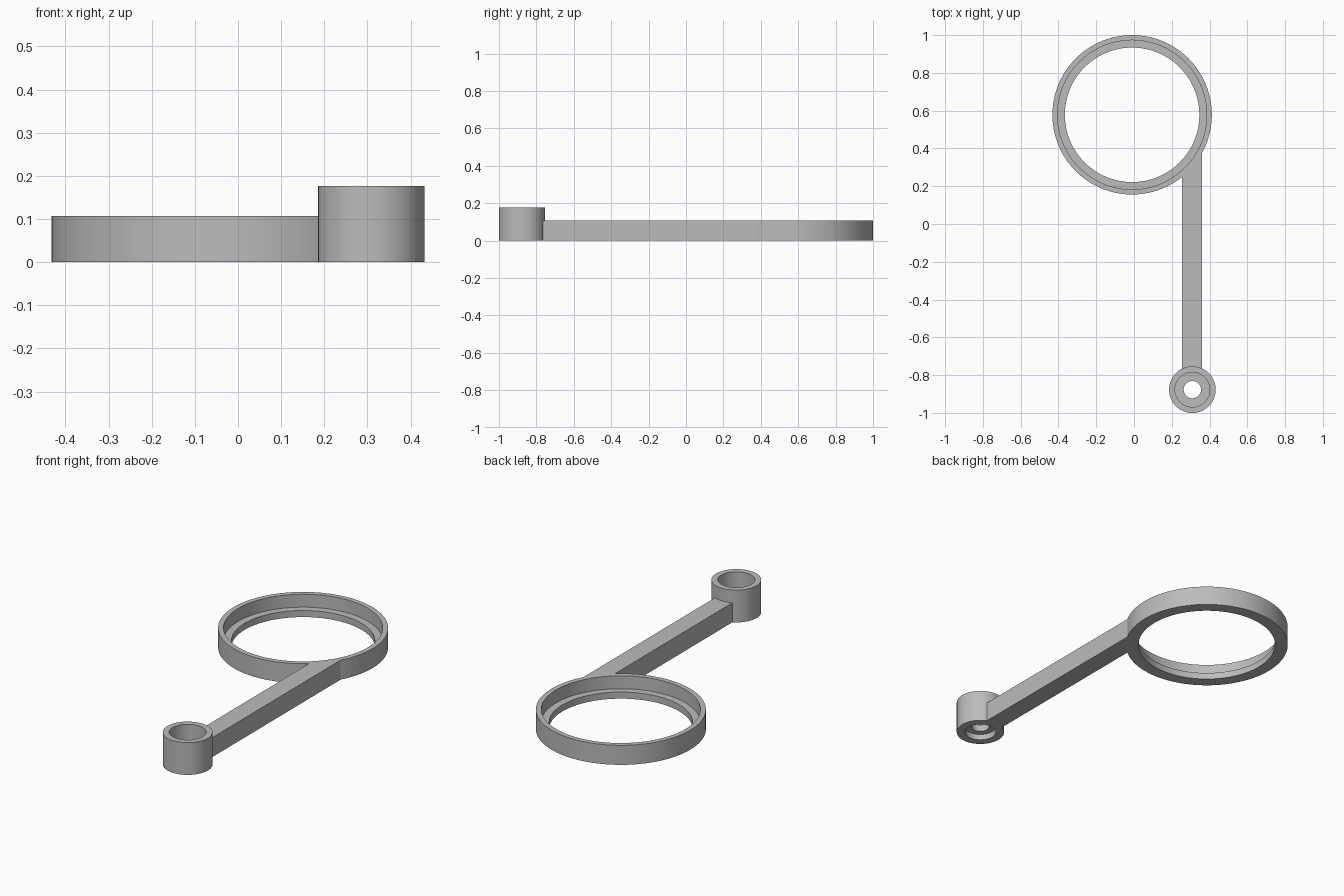
import bpy, bmesh, math

cube = bpy.data.objects.get("Cube")
if cube:
    bpy.data.objects.remove(cube)

GREY = (0.5, 0.5, 0.5, 1.0)
mat = bpy.data.materials.new("plain grey")
mat.use_nodes = True
mat.diffuse_color = GREY
mat.node_tree.nodes["Principled BSDF"].inputs["Base Color"].default_value = GREY

RING, RING_R = (-0.01, 0.578), 0.422
HUB, HUB_R = (0.309, -0.877), 0.1235
THICK = 0.107


def finish(name, bm):
    bmesh.ops.recalc_face_normals(bm, faces=bm.faces)
    mesh = bpy.data.meshes.new(name)
    bm.to_mesh(mesh)
    bm.free()
    mesh.materials.append(mat)
    obj = bpy.data.objects.new(name, mesh)
    bpy.context.collection.objects.link(obj)
    bpy.ops.object.select_all(action="DESELECT")
    obj.select_set(True)
    bpy.context.view_layer.objects.active = obj
    bpy.ops.object.shade_smooth_by_angle(angle=math.radians(30))
    return obj


def lathe(name, centre, profile, segments):
    """Revolve a closed (radius, height) outline about a vertical axis."""
    bm = bmesh.new()
    loops = []
    for i in range(segments):
        a = math.tau * i / segments
        loops.append([bm.verts.new((centre[0] + r * math.cos(a),
                                    centre[1] + r * math.sin(a), z))
                      for r, z in profile])
    n = len(profile)
    for i, a in enumerate(loops):
        b = loops[(i + 1) % segments]
        for j in range(n):
            k = (j + 1) % n
            bm.faces.new((a[j], b[j], b[k], a[k]))
    return finish(name, bm)


# Large ring with an inner ledge
lathe("ring_holder", RING, [(RING_R, 0), (RING_R, THICK), (0.395, THICK),
                            (0.395, 0.036), (0.356, 0.036), (0.356, 0)], 128)

# Pivot hub, recessed from both ends around a small hole
lathe("pivot_hub", HUB, [(HUB_R, 0), (HUB_R, 0.177), (0.092, 0.177),
                         (0.092, 0.07), (0.046, 0.07), (0.046, 0.032),
                         (0.08, 0.032), (0.08, 0)], 80)

# Straight arm whose ends follow the ring and the hub
LEFT, RIGHT, STEPS = 0.255, 0.36, 12
xs = [LEFT + (RIGHT - LEFT) * i / STEPS for i in range(STEPS + 1)]
near = [(x, HUB[1] + math.sqrt(HUB_R ** 2 - (x - HUB[0]) ** 2) - 0.002) for x in xs]
far = [(x, RING[1] - math.sqrt(RING_R ** 2 - (x - RING[0]) ** 2) + 0.002) for x in xs]
bm = bmesh.new()
base = bm.faces.new([bm.verts.new((x, y, 0)) for x, y in near + far[::-1]])
top = bmesh.ops.extrude_face_region(bm, geom=[base], use_keep_orig=True)
bmesh.ops.translate(bm, vec=(0, 0, THICK),
                    verts=[v for v in top["geom"] if isinstance(v, bmesh.types.BMVert)])
finish("connecting_arm", bm)
